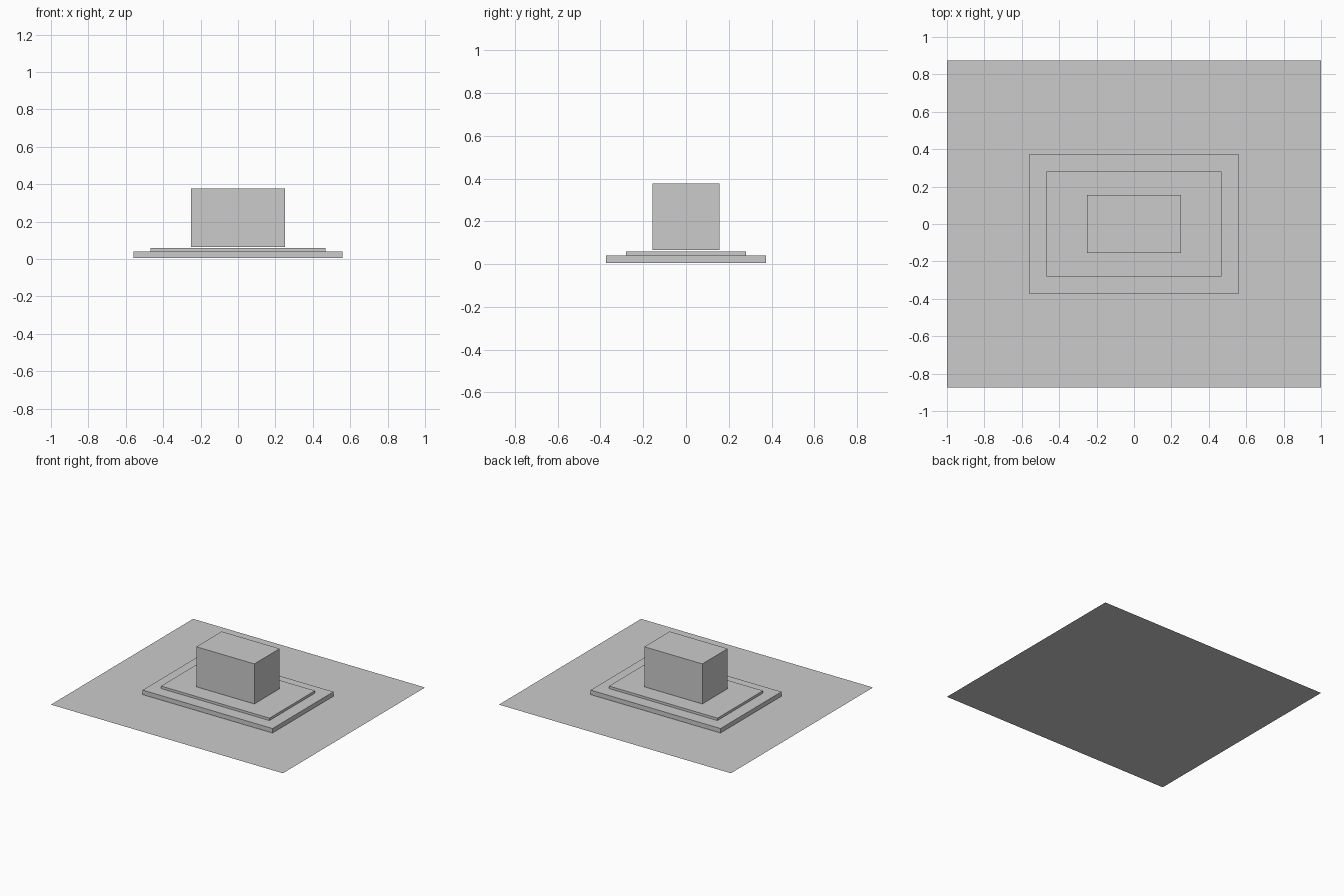
import bpy

if "Cube" in bpy.data.objects:
    bpy.data.objects.remove(bpy.data.objects["Cube"])

# One flat colour for everything
grey = bpy.data.materials.new("light_grey")
grey.diffuse_color = (0.6, 0.6, 0.6, 1)
grey.use_nodes = True
grey.node_tree.nodes["Principled BSDF"].inputs["Base Color"].default_value = grey.diffuse_color


def finish(name):
    obj = bpy.context.object
    obj.name = name
    obj.data.materials.append(grey)
    return obj


def block(name, width, depth, bottom, top):
    """Box centred on the z axis, between two heights."""
    bpy.ops.mesh.primitive_cube_add(size=1, location=(0, 0, (bottom + top) / 2))
    obj = finish(name)
    obj.scale = (width, depth, top - bottom)
    bpy.ops.object.transform_apply(location=False, rotation=False, scale=True)


# Thin flat sheet under everything
bpy.ops.mesh.primitive_plane_add(size=1)
sheet = finish("ground_sheet")
sheet.scale = (2.0, 1.75, 1)
bpy.ops.object.transform_apply(location=False, rotation=False, scale=True)

# Two stepped slabs and the block hovering just above them
block("lower_step", 1.12, 0.75, 0.005, 0.04)
block("upper_step", 0.935, 0.56, 0.041, 0.06)
block("main_block", 0.50, 0.312, 0.065, 0.377)
